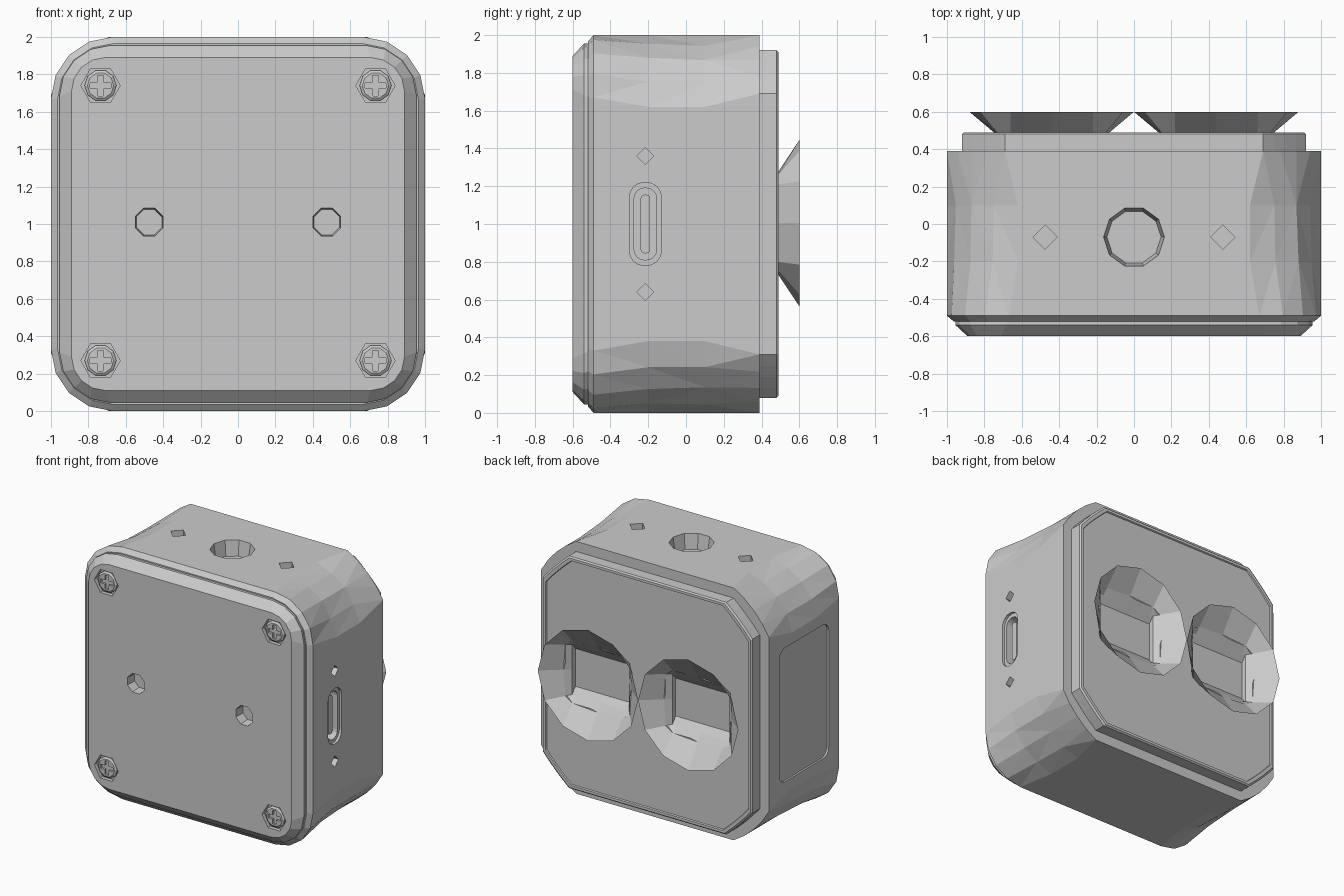
import bpy, bmesh, math, random
from mathutils import Vector

random.seed(4)
if "Cube" in bpy.data.objects:
    bpy.data.objects.remove(bpy.data.objects["Cube"])

GREY = (0.6, 0.6, 0.6, 1)
grey = bpy.data.materials.new("plain_grey")
grey.use_nodes = True
grey.diffuse_color = GREY
grey.node_tree.nodes["Principled BSDF"].inputs["Base Color"].default_value = GREY


def place(axis, pts, d):
    """Put 2D points on the plane at distance d along an axis."""
    if axis == "x":
        return [(d, u, v) for u, v in pts]
    if axis == "y":
        return [(u, d, v) for u, v in pts]
    return [(u, v, d) for u, v in pts]


def loft(name, rings, caps=True, triangles=False):
    """Skin a list of equal-length rings, with end caps if wanted."""
    bm = bmesh.new()
    rows = [[bm.verts.new(p) for p in ring] for ring in rings]
    n = len(rows[0])
    sides = []
    for a, b in zip(rows, rows[1:]):
        for i in range(n):
            j = (i + 1) % n
            sides.append(bm.faces.new((a[i], a[j], b[j], b[i])))
    if triangles:
        curved = [f for f in sides if min(e.calc_length() for e in f.edges) < 0.3]
        bmesh.ops.triangulate(bm, faces=curved)
    if caps:
        bm.faces.new(rows[0])
        bm.faces.new(rows[-1])
    bmesh.ops.recalc_face_normals(bm, faces=bm.faces)
    mesh = bpy.data.meshes.new(name)
    bm.to_mesh(mesh)
    bm.free()
    mesh.materials.append(grey)
    obj = bpy.data.objects.new(name, mesh)
    bpy.context.collection.objects.link(obj)
    return obj


def cut(obj, cutter):
    """Subtract a cutter and throw it away."""
    cutter.hide_render = True
    mod = obj.modifiers.new("cut", "BOOLEAN")
    mod.operation = "DIFFERENCE"
    mod.solver = "EXACT"
    mod.object = cutter
    bpy.context.view_layer.objects.active = obj
    bpy.ops.object.modifier_apply(modifier=mod.name)
    bpy.data.objects.remove(cutter)


def polygon(u, v, r, n, turn=0.0):
    return [(u + r * math.cos(turn + math.tau * i / n),
             v + r * math.sin(turn + math.tau * i / n)) for i in range(n)]


def round_rect(u, v, hu, hv, r, n=4, flat=0.0, rough=0.0):
    """Rectangle with rounded (flat=0) or chamfered (flat=1) corners."""
    pts = []
    for k in range(4):
        su, sv = ((1, 1), (-1, 1), (-1, -1), (1, -1))[k]
        c = Vector((u + su * (hu - r), v + sv * (hv - r)))
        start = k * math.pi / 2
        ends = [Vector((math.cos(a), math.sin(a))) for a in (start, start + math.pi / 2)]
        for i in range(n + 1):
            t = i / n
            a = start + t * math.pi / 2
            arc = Vector((math.cos(a), math.sin(a)))
            p = arc.lerp(ends[0].lerp(ends[1], t), flat)
            if 0 < i < n:
                p *= 1 - random.uniform(0, rough)
            pts.append(tuple(c + r * p))
    return pts


def square_ring(y, half, r, flat=0.0, rough=0.0):
    return place("y", round_rect(0, 1, half, half, r, 4, flat, rough), y)


def hole(axis, u, v, r, n, outer, inner, taper=1.0, turn=0.0):
    return loft("hole_cutter", [place(axis, polygon(u, v, r, n, turn), outer),
                                place(axis, polygon(u, v, r * taper, n, turn), inner)])


def slot(axis, u, v, hu, hv, r, outer, inner):
    pts = round_rect(u, v, hu, hv, r)
    return loft("slot_cutter", [place(axis, pts, outer), place(axis, pts, inner)])


# Main body with faceted corners
body = loft("body", [
    square_ring(-0.52, 0.965, 0.3),
    square_ring(-0.49, 1.0, 0.33),
    square_ring(-0.2, 1.0, 0.38, 0.1, 0.05),
    square_ring(0.1, 1.0, 0.38, 0.15, 0.06),
    square_ring(0.39, 1.0, 0.31, 0.65),
], triangles=True)

# Top button hole and pin holes
cut(body, hole("z", 0, -0.07, 0.17, 10, 2.05, 1.88, 0.85))
for x in (-0.475, 0.475):
    cut(body, hole("z", x, -0.07, 0.065, 4, 2.05, 1.95))

# Charging port with its pin holes
cut(body, slot("x", -0.215, 1, 0.085, 0.22, 0.08, 1.05, 0.98))
cut(body, slot("x", -0.215, 1, 0.06, 0.19, 0.055, 1.05, 0.88))
for z in (0.64, 1.36):
    cut(body, hole("x", -0.215, z, 0.045, 4, 1.05, 0.95))
tongue = round_rect(-0.215, 1, 0.025, 0.155, 0.02)
loft("port_tongue", [place("x", tongue, 0.87), place("x", tongue, 0.96)])

# Sunken panel on the opposite side
cut(body, slot("x", -0.05, 1, 0.31, 0.53, 0.07, -1.05, -0.985))

# Front cover with bevelled rim
cover = loft("front_cover", [
    square_ring(-0.6, 0.89, 0.18),
    square_ring(-0.54, 0.955, 0.27),
    square_ring(-0.5, 0.955, 0.29),
])
for x in (-0.475, 0.475):
    cut(cover, hole("y", x, 1.01, 0.085, 8, -0.65, -0.51, 0.85, math.pi / 8))

# Corner screws in hexagonal recesses
for x in (-0.735, 0.735):
    for z in (0.27, 1.74):
        cut(cover, hole("y", x, z, 0.105, 6, -0.65, -0.57))
        screw = loft("screw", [
            place("y", polygon(x, z, 0.085, 10), -0.56),
            place("y", polygon(x, z, 0.085, 10), -0.585),
            place("y", polygon(x, z, 0.07, 10), -0.595),
        ])
        for hu, hv in ((0.055, 0.016), (0.016, 0.055)):
            cut(screw, slot("y", x, z, hu, hv, 0.004, -0.65, -0.578))

# Back plate with a shallow lip around its edge
plate = loft("back_plate", [
    square_ring(0.36, 0.92, 0.23, 0.9),
    square_ring(0.48, 0.92, 0.23, 0.9),
    square_ring(0.49, 0.91, 0.23, 0.9),
    square_ring(0.49, 0.89, 0.225, 0.9),
    square_ring(0.48, 0.885, 0.22, 0.9),
])


def clamped(pts, hu, hv):
    return [(max(-hu, min(hu, u)), max(-hv, min(hv, v))) for u, v in pts]


# Flared eyecups: round rims narrowing to sunken rectangular windows
circle = polygon(0, 0, 0.44, 12)
window = clamped(circle, 0.25, 0.2)
floor = clamped(circle, 0.25, 0.15)
for side, x in (("right", -0.44), ("left", 0.44)):
    rim, sill, pit = ([Vector(p) + Vector((x, 0, 1.005)) for p in place("y", pts, y)]
                      for pts, y in ((circle, 0.6), (window, 0.44), (floor, 0.4)))
    base = [s.lerp(r, 0.25) for s, r in zip(sill, rim)]
    cut(plate, loft("eyecup_cutter", [pit, sill, rim]))
    loft(side + "_eyecup", [base, rim], caps=False)
